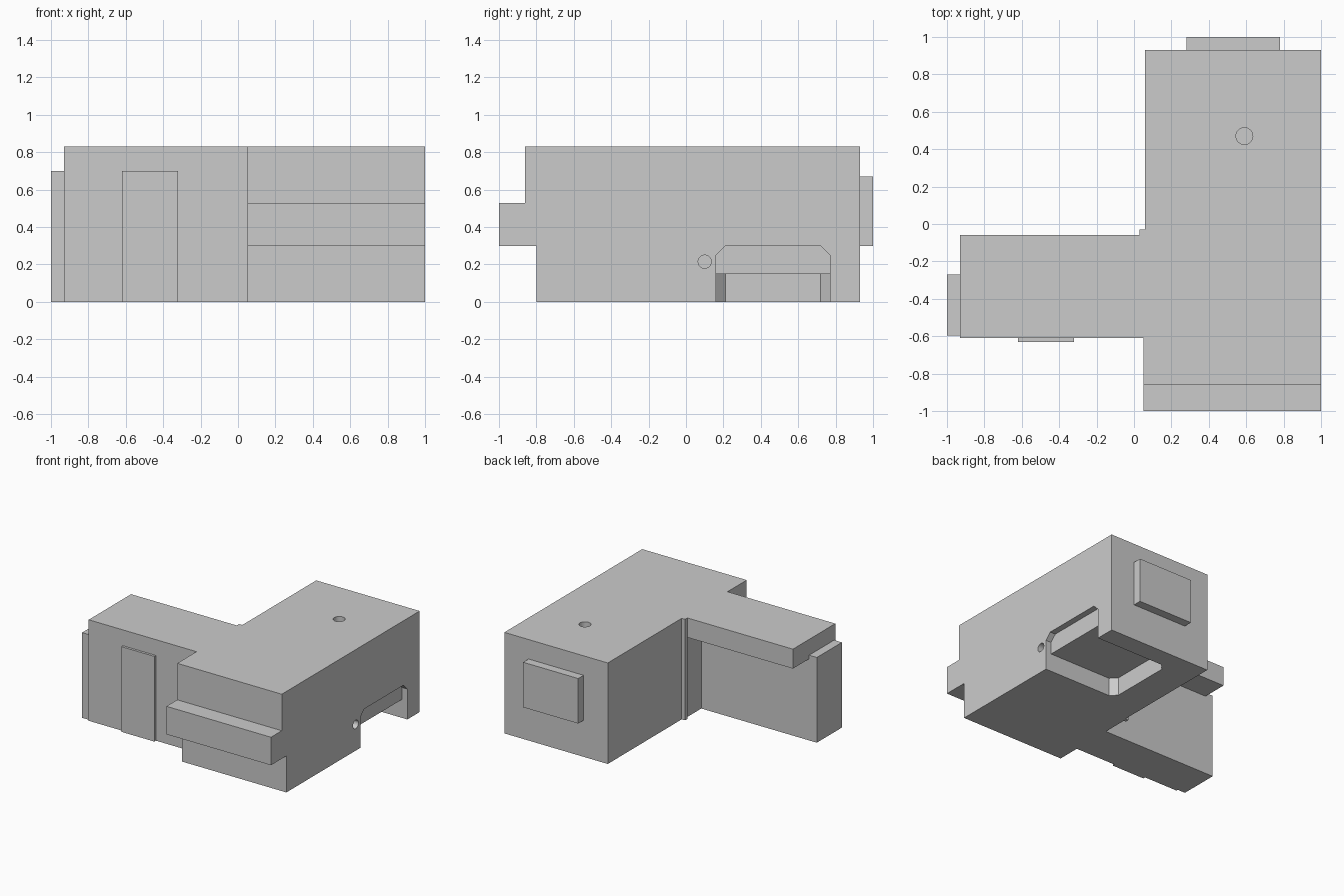
import bpy, bmesh, math
from mathutils import Vector

if "Cube" in bpy.data.objects:
    bpy.data.objects.remove(bpy.data.objects["Cube"])


def prism(name, pts, axis, lo, hi):
    """Extrude a closed 2D profile: axis 'x' takes (y, z) points, 'z' takes (x, y)."""
    place = {'x': lambda p, h: (h, p[0], p[1]), 'z': lambda p, h: (p[0], p[1], h)}[axis]
    bm = bmesh.new()
    face = bm.faces.new([bm.verts.new(place(p, lo)) for p in pts])
    out = bmesh.ops.extrude_face_region(bm, geom=[face])
    move = Vector((hi - lo, 0, 0)) if axis == 'x' else Vector((0, 0, hi - lo))
    bmesh.ops.translate(bm, vec=move, verts=[g for g in out['geom'] if isinstance(g, bmesh.types.BMVert)])
    bmesh.ops.recalc_face_normals(bm, faces=bm.faces)
    me = bpy.data.meshes.new(name)
    bm.to_mesh(me)
    bm.free()
    ob = bpy.data.objects.new(name, me)
    bpy.context.collection.objects.link(ob)
    return ob


def box(name, x, y, z):
    return prism(name, [(x[0], y[0]), (x[1], y[0]), (x[1], y[1]), (x[0], y[1])], 'z', *z)


def circle(cx, cy, r, n=32):
    return [(cx + r * math.cos(2 * math.pi * i / n), cy + r * math.sin(2 * math.pi * i / n)) for i in range(n)]


def cut(target, cutter):
    cutter.hide_render = True
    mod = target.modifiers.new("cut", 'BOOLEAN')
    mod.operation = 'DIFFERENCE'
    mod.solver = 'EXACT'
    mod.object = cutter
    bpy.context.view_layer.objects.active = target
    bpy.ops.object.modifier_apply(modifier=mod.name)
    bpy.data.objects.remove(cutter)


# Main block with the side recess and the two round holes
main = box("main_block", (0.06, 1.0), (-0.06, 0.93), (0, 0.83))
cut(main, prism("arch_cutter", [(0.16, -0.1), (0.77, -0.1), (0.77, 0.25), (0.72, 0.30),
                                (0.21, 0.30), (0.16, 0.25)], 'x', 0.95, 1.1))
cut(main, prism("pocket_cutter", [(1.1, 0.16), (1.1, 0.77), (0.38, 0.77), (0.33, 0.72),
                                  (0.33, 0.21), (0.38, 0.16)], 'z', -0.1, 0.15))
cut(main, prism("side_hole_cutter", circle(0.10, 0.215, 0.035), 'x', 0.9, 1.1))
cut(main, prism("top_hole_cutter", circle(0.59, 0.47, 0.045), 'z', 0.73, 0.9))

# Front of the block, stepped with a protruding ledge
prism("front_block", [(-0.06, 0), (-0.06, 0.83), (-0.86, 0.83), (-0.86, 0.53), (-1.0, 0.53),
                      (-1.0, 0.30), (-0.80, 0.30), (-0.80, 0)], 'x', 0.05, 1.0)

# Side wing with a roof overhang at the back
prism("side_wing", [(-0.61, 0), (-0.27, 0), (-0.27, 0.67), (-0.06, 0.67),
                    (-0.06, 0.83), (-0.61, 0.83)], 'x', -0.93, 0.05)

# Applied panels and the corner post
box("wing_end_panel", (-1.0, -0.93), (-0.595, -0.27), (0, 0.70))
box("front_door_panel", (-0.62, -0.32), (-0.63, -0.61), (0, 0.70))
box("back_panel", (0.28, 0.78), (0.93, 1.0), (0.30, 0.67))
box("corner_post", (0.03, 0.06), (-0.06, -0.03), (0, 0.83))
